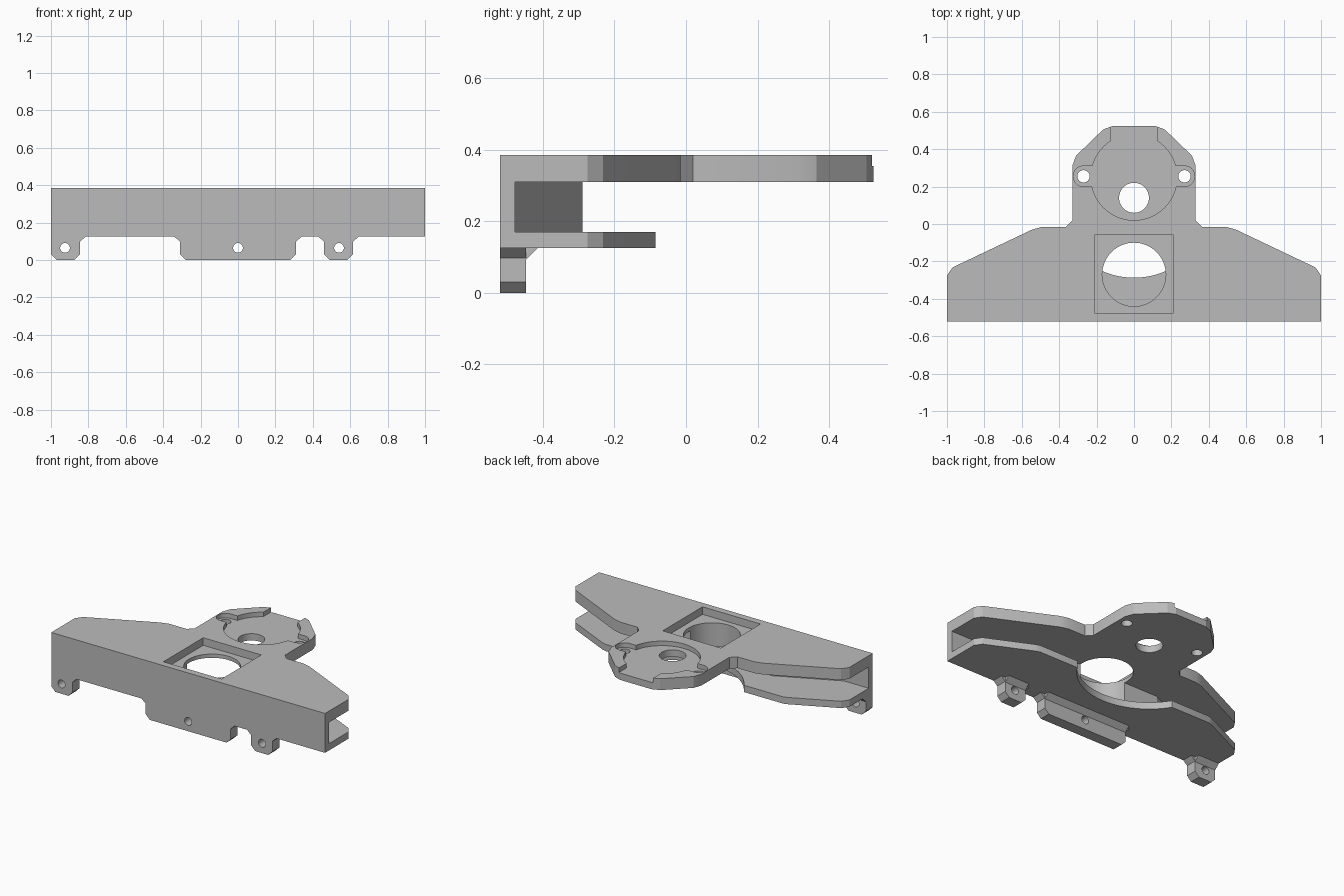
import bpy
import bmesh
import math

if "Cube" in bpy.data.objects:
    bpy.data.objects.remove(bpy.data.objects["Cube"], do_unlink=True)

grey = bpy.data.materials.new("machined grey")
grey.use_nodes = True
grey.diffuse_color = (0.5, 0.5, 0.5, 1)
grey.node_tree.nodes["Principled BSDF"].inputs["Base Color"].default_value = (0.5, 0.5, 0.5, 1)


def prism(name, outline, low, high, axis="z"):
    """Extrude a 2D outline along one axis."""
    place = {"x": lambda a, b, c: (c, a, b),
             "y": lambda a, b, c: (a, c, b),
             "z": lambda a, b, c: (a, b, c)}[axis]
    bm = bmesh.new()
    bottom = [bm.verts.new(place(a, b, low)) for a, b in outline]
    top = [bm.verts.new(place(a, b, high)) for a, b in outline]
    bm.faces.new(bottom)
    bm.faces.new(top)
    count = len(outline)
    for i in range(count):
        j = (i + 1) % count
        bm.faces.new((bottom[i], bottom[j], top[j], top[i]))
    bmesh.ops.recalc_face_normals(bm, faces=bm.faces)
    mesh = bpy.data.meshes.new(name)
    bm.to_mesh(mesh)
    bm.free()
    mesh.materials.append(grey)
    obj = bpy.data.objects.new(name, mesh)
    bpy.context.collection.objects.link(obj)
    return obj


def circle(a, b, r, count=64):
    return [(a + r * math.cos(math.tau * i / count), b + r * math.sin(math.tau * i / count))
            for i in range(count)]


def rect(a0, a1, b0, b1):
    return [(a0, b0), (a1, b0), (a1, b1), (a0, b1)]


def mirrored(half):
    return half + [(-a, b) for a, b in reversed(half)]


def combine(target, tool, operation):
    """Apply a boolean and remove the tool."""
    mod = target.modifiers.new("boolean", "BOOLEAN")
    mod.operation = operation
    mod.solver = "EXACT"
    mod.object = tool
    bpy.context.view_layer.update()
    graph = bpy.context.evaluated_depsgraph_get()
    mesh = bpy.data.meshes.new_from_object(target.evaluated_get(graph))
    target.modifiers.clear()
    target.data = mesh
    bpy.data.objects.remove(tool, do_unlink=True)


def cut(target, *args):
    combine(target, prism("cutter", *args), "DIFFERENCE")


TOP, TOP_UNDER, LOW_TOP, LOW_UNDER = 0.385, 0.31, 0.17, 0.125
FRONT = -0.52
wing = [(1, FRONT), (1, -0.275), (0.97, -0.232)]

# Top plate with wings and rounded motor nose
body = prism("bracket_body", mirrored(wing + [
    (0.545, -0.03), (0.49, -0.015), (0.365, -0.015), (0.33, 0.02),
    (0.33, 0.31), (0.31, 0.365), (0.165, 0.505), (0.115, 0.524)]), TOP_UNDER, TOP)

# Round motor recess, its rear slot, side ears and through holes
recess = 0.355
nose = prism("cutter", circle(0, 0.25, 0.23), recess, 0.5)
combine(nose, prism("slot", rect(-0.125, 0.125, 0.3, 0.6), recess, 0.5), "UNION")
for side in (-1, 1):
    ear = [(side * a, b) for a, b in rect(0.1, 0.27, 0.2, 0.31)]
    combine(nose, prism("ear", ear, recess, 0.5), "UNION")
    combine(nose, prism("ear_end", circle(side * 0.27, 0.255, 0.055, 32), recess, 0.5), "UNION")
combine(body, nose, "DIFFERENCE")
for x, y, r in ((-0.27, 0.255, 0.033), (0.27, 0.255, 0.033), (0, 0.14, 0.08)):
    cut(body, circle(x, y, r, 48), 0.2, 0.5)

# Square pocket
cut(body, rect(-0.212, 0.212, -0.475, -0.06), 0.335, 0.5)

# Core between the plates, with tapered sides
core = prism("core", mirrored([(0.82, -0.478), (0.42, -0.29)]), LOW_TOP, TOP_UNDER)
combine(core, prism("wall", rect(-1, 1, FRONT, -0.478), LOW_TOP, TOP_UNDER), "UNION")
combine(body, core, "UNION")
cut(body, circle(0, -0.27, 0.17), LOW_TOP, 0.5)

# Lower plate with curved clearance
lower = prism("lower_plate", mirrored(wing + [(0.68, -0.095), (0.65, -0.085), (0.2, -0.085)]),
              LOW_UNDER, LOW_TOP)
cut(lower, circle(0, 0.14, 0.427, 96), 0, 0.3)
combine(body, lower, "UNION")

# Mounting lugs under the front edge
c = 0.03
for x0, x1, hole, left_flare in ((-1, -0.845, -0.925, 0), (-0.31, 0.31, 0, c), (0.46, 0.615, 0.54, c)):
    profile = [(x0 + c, 0), (x1 - c, 0), (x1, c), (x1, 0.098), (x1 + c, LOW_UNDER),
               (x0 - left_flare, LOW_UNDER)]
    if left_flare:
        profile.append((x0, 0.098))
    profile.append((x0, c))
    lug = prism("lug", profile, FRONT, -0.447, "y")
    flare = [(-0.46, 0.093), (-0.447, 0.093), (-0.415, LOW_UNDER), (-0.46, LOW_UNDER)]
    combine(lug, prism("flare", flare, x0, x1, "x"), "UNION")
    cut(lug, circle(hole, 0.065, 0.026, 32), -1, 0, "y")
    combine(body, lug, "UNION")

# Merge coplanar faces and shade
bm = bmesh.new()
bm.from_mesh(body.data)
bmesh.ops.remove_doubles(bm, verts=bm.verts, dist=0.0002)
bmesh.ops.dissolve_limit(bm, angle_limit=0.01, verts=bm.verts, edges=bm.edges)
bm.to_mesh(body.data)
bm.free()
bpy.ops.object.select_all(action="DESELECT")
body.select_set(True)
bpy.context.view_layer.objects.active = body
bpy.ops.object.shade_smooth_by_angle(angle=math.radians(20))
